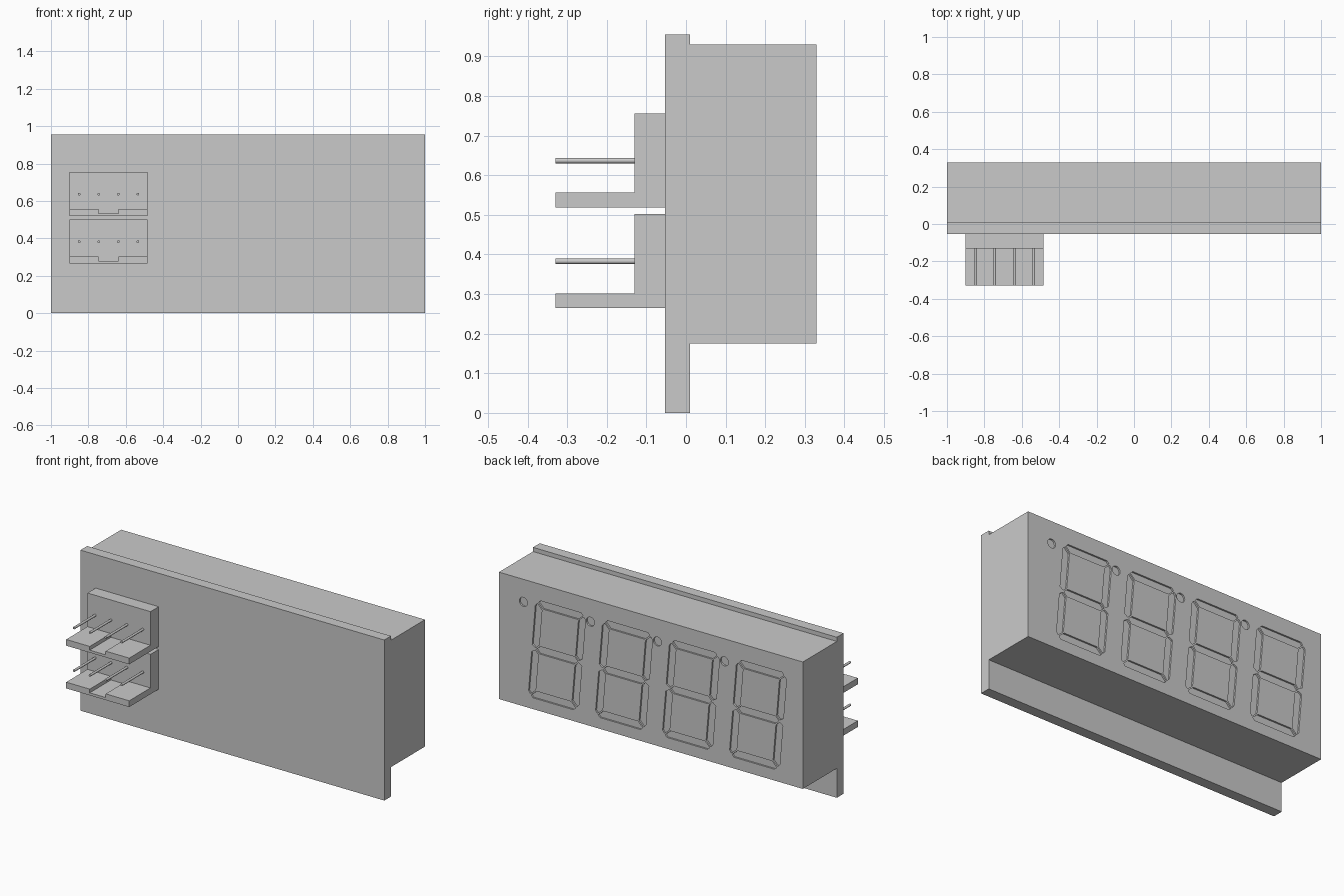
import bpy, bmesh, math

cube = bpy.data.objects.get("Cube")
if cube:
    bpy.data.objects.remove(cube, do_unlink=True)

grey = bpy.data.materials.new("plain_grey")
grey.use_nodes = True
grey.diffuse_color = (0.59, 0.59, 0.59, 1)
grey.node_tree.nodes["Principled BSDF"].inputs["Base Color"].default_value = grey.diffuse_color


def prisms(name, outlines, y0, y1):
    """Extrude outlines drawn in x and z from y0 to y1, as one object."""
    bm = bmesh.new()
    for outline in outlines:
        front = [bm.verts.new((x, y0, z)) for x, z in outline]
        back = [bm.verts.new((x, y1, z)) for x, z in outline]
        bm.faces.new(front)
        bm.faces.new(back[::-1])
        for i in range(len(front)):
            bm.faces.new((front[i], front[i - 1], back[i - 1], back[i]))
    bm.normal_update()
    bmesh.ops.recalc_face_normals(bm, faces=bm.faces)
    mesh = bpy.data.meshes.new(name)
    bm.to_mesh(mesh)
    bm.free()
    mesh.materials.append(grey)
    obj = bpy.data.objects.new(name, mesh)
    bpy.context.collection.objects.link(obj)
    return obj


def rect(x0, x1, z0, z1):
    return [(x0, z0), (x1, z0), (x1, z1), (x0, z1)]


def circle(x, z, r, n):
    return [(x + r * math.cos(math.tau * i / n), z + r * math.sin(math.tau * i / n))
            for i in range(n)]


# Circuit board and display housing
prisms("circuit_board", [rect(-1, 1, 0, 0.955)], -0.053, 0.01)
body = prisms("display_housing", [rect(-1, 1, 0.175, 0.93)], 0.01, 0.33)

# Seven segment outlines around the digit centre
W, H, T, G = 0.165, 0.295, 0.045, 0.007
top = [(-W + 0.032, H), (W - 0.032, H), (W - 0.019, H - 0.014),
       (W - T - G, H - T), (-W + T + G, H - T), (-W + 0.019, H - 0.014)]
side = [(W, H - 0.036), (W - 0.013, H - 0.021), (W - T, H - T - G),
        (W - T, T / 2 + G), (W - T / 2, G), (W, 0.022)]
middle = [(-W + T / 2 + G, 0), (-W + T + G, T / 2), (W - T - G, T / 2),
          (W - T / 2 - G, 0), (W - T - G, -T / 2), (-W + T + G, -T / 2)]
digit = [middle]
for sz in (1, -1):
    digit.append([(x, z * sz) for x, z in top])
    for sx in (1, -1):
        digit.append([(x * sx, z * sz) for x, z in side])

# Slanted digits and dots, sunk slightly into the back of the housing
SLANT, PITCH = 0.085, 0.441
recesses = []
for i in range(4):
    cx = 0.618 - i * PITCH
    for seg in digit:
        recesses.append([(cx + x - SLANT * z, 0.537 + z) for x, z in seg])
    recesses.append(circle(cx + 0.221, 0.796, 0.027, 16))
cutter = prisms("recess_cutter", recesses, 0.32, 0.36)
cutter.hide_render = True
mod = body.modifiers.new("recesses", "BOOLEAN")
mod.operation = "DIFFERENCE"
mod.solver = "EXACT"
mod.object = cutter
bpy.context.view_layer.objects.active = body
bpy.ops.object.modifier_apply(modifier=mod.name)
bpy.data.objects.remove(cutter, do_unlink=True)

# Two pin connectors on the front
L, R = -0.9, -0.485
for name, z in (("lower", 0.265), ("upper", 0.519)):
    prisms(name + "_connector_base", [rect(L, R, z, z + 0.237)], -0.13, -0.053)
    shelf = [(L, z), (R, z), (R, z + 0.037), (-0.64, z + 0.037), (-0.64, z + 0.015),
             (-0.745, z + 0.015), (-0.745, z + 0.037), (L, z + 0.037)]
    prisms(name + "_connector_shelf", [shelf], -0.33, -0.13)
    pins = prisms(name + "_connector_pins",
                  [circle(-0.849 + 0.1045 * i, z + 0.118, 0.007, 16) for i in range(4)],
                  -0.33, -0.13)
    bpy.ops.object.select_all(action="DESELECT")
    pins.select_set(True)
    bpy.context.view_layer.objects.active = pins
    bpy.ops.object.shade_smooth_by_angle(angle=math.radians(40))
